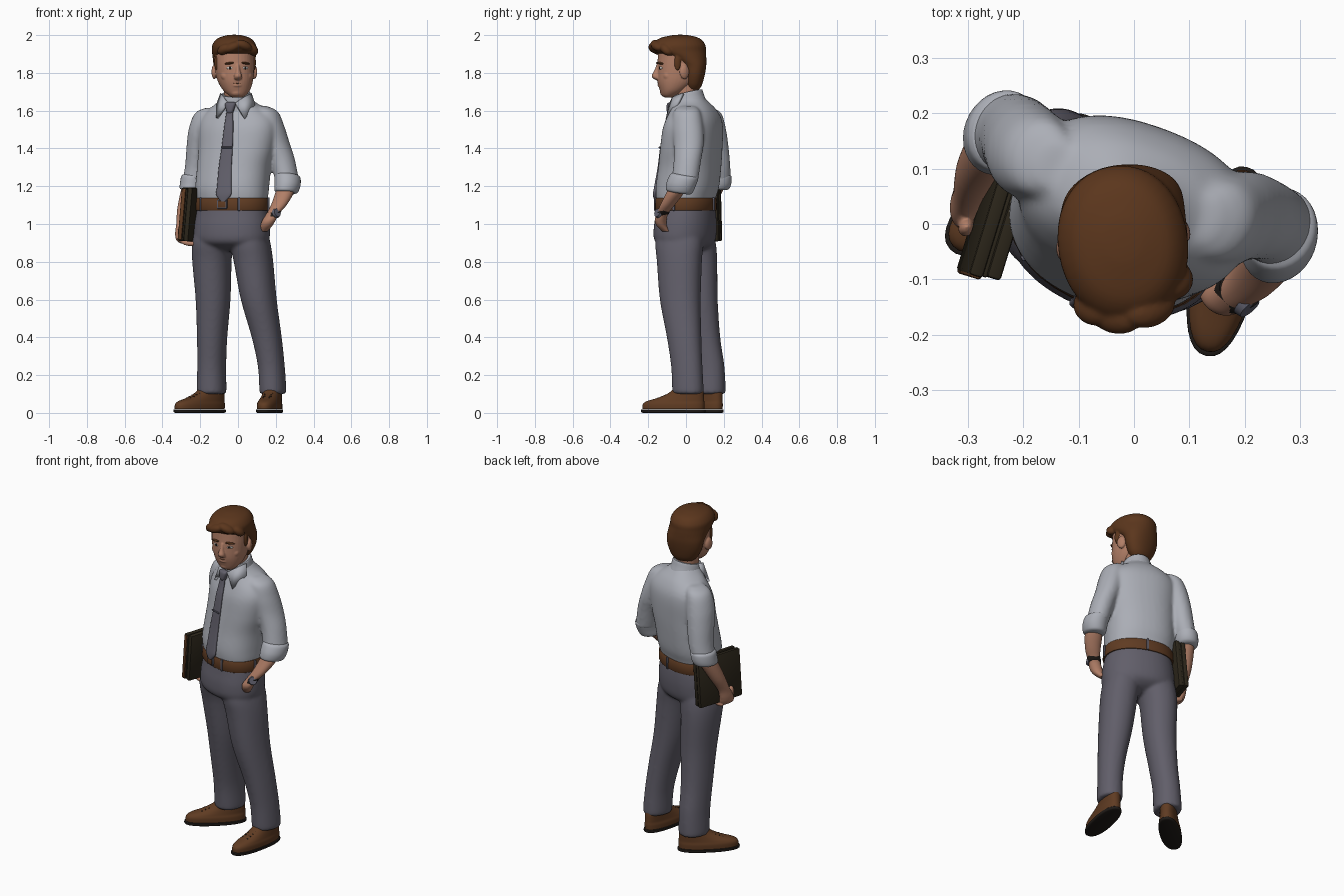
import bpy, bmesh, math
from mathutils import Matrix, Vector


def material(name, r, g, b):
    m = bpy.data.materials.new(name)
    m.diffuse_color = (r, g, b, 1)
    return m


SHIRT = material("pale grey shirt", .41, .425, .47)
CLOTH = material("grey trousers", .12, .113, .143)
TIE = material("grey tie", .12, .115, .145)
SKIN = material("skin", .44, .21, .135)
HAIR = material("brown hair", .105, .037, .012)
LEATHER = material("brown leather", .115, .044, .016)
COVER = material("dark book cover", .026, .02, .011)
BLACK = material("black brown", .014, .011, .009)
WHITE = material("eye white", .55, .52, .5)
METAL = material("dull metal", .11, .11, .145)
YAW = math.radians(-20)      # body turn
HEAD = .15                   # head turn


def finish(name, bm, mat, angle=45):
    bmesh.ops.recalc_face_normals(bm, faces=bm.faces)
    me = bpy.data.meshes.new(name)
    bm.to_mesh(me)
    bm.free()
    me.materials.append(mat)
    me.shade_smooth()
    me.set_sharp_from_angle(angle=math.radians(angle))
    ob = bpy.data.objects.new(name, me)
    bpy.context.collection.objects.link(ob)
    return ob


def merge(name, parts, mat, voxel, smooth):
    """Fuse overlapping parts into one smooth skin."""
    bm = bmesh.new()
    for ob in parts:
        bm.from_mesh(ob.data)
        bpy.data.objects.remove(ob)
    ob = finish(name, bm, mat, 180)
    m = ob.modifiers.new("fuse", 'REMESH')
    m.mode, m.voxel_size, m.use_smooth_shade = 'VOXEL', voxel, True
    m = ob.modifiers.new("soften", 'SMOOTH')
    m.iterations, m.factor = smooth, .5
    return ob


def catmull(s, k):
    out = []
    for i in range(len(s) - 1):
        a, b, c, d = s[max(i - 1, 0)], s[i], s[i + 1], s[min(i + 2, len(s) - 1)]
        for j in range(k):
            t = j / k
            out.append([q + .5 * t * (r - p + t * (2 * p - 5 * q + 4 * r - w + t * (3 * (q - r) + w - p)))
                        for p, q, r, w in zip(a, b, c, d)])
    return out + [list(s[-1])]


def loft(name, mat, secs, yaw=0.0, n=32, p=2.0, tilt=0.0, k=5):
    """Skin horizontal ovals (x, y, z, half width, half depth)."""
    bm = bmesh.new()
    c, s = math.cos(yaw), math.sin(yaw)
    rings = []
    for x, y, z, a, b in catmull(secs, k):
        ring = []
        for i in range(n):
            t = 2 * math.pi * i / n
            u = a * math.copysign(abs(math.cos(t)) ** (2 / p), math.cos(t))
            v = b * math.copysign(abs(math.sin(t)) ** (2 / p), math.sin(t))
            ring.append(bm.verts.new((x + u * c - v * s, y + u * s + v * c, z + tilt * v)))
        rings.append(ring)
    for r, q in zip(rings, rings[1:]):
        for i in range(n):
            bm.faces.new((r[i], r[(i + 1) % n], q[(i + 1) % n], q[i]))
    bm.faces.new(rings[0])
    bm.faces.new(rings[-1])
    return finish(name, bm, mat)


def place(bm, loc, size, yaw, roll):
    bm.transform(Matrix.Translation(loc) @ Matrix.Rotation(yaw, 4, 'Z') @ Matrix.Rotation(roll, 4, 'Y')
                 @ Matrix.Diagonal((*size, 1)))


def ball(name, mat, loc, size, yaw=0.0, roll=0.0):
    bm = bmesh.new()
    bmesh.ops.create_uvsphere(bm, u_segments=20, v_segments=12, radius=1)
    place(bm, loc, size, yaw, roll)
    return finish(name, bm, mat)


def box(name, mat, loc, size, yaw=0.0, roll=0.0, bevel=.004):
    bm = bmesh.new()
    bmesh.ops.create_cube(bm, size=1)
    bm.transform(Matrix.Diagonal((*size, 1)))
    bmesh.ops.bevel(bm, geom=bm.edges[:], offset=min(bevel, min(size) * .4), segments=2, affect='EDGES', profile=.5)
    place(bm, loc, (1, 1, 1), yaw, roll)
    return finish(name, bm, mat, 30)


# Shirt: body and sleeves fused, then rolled cuffs
merge("shirt", [
    loft("body", SHIRT, [
        (-.03, 0, 1.09, .18, .138), (-.03, 0, 1.14, .19, .148), (-.03, .008, 1.2, .196, .158),
        (-.02, .02, 1.3, .198, .156), (-.004, .028, 1.4, .208, .152), (.003, .036, 1.5, .215, .145),
        (.003, .042, 1.56, .2, .13), (-.002, .04, 1.61, .15, .108), (-.008, .028, 1.645, .1, .09),
        (-.01, .015, 1.675, .072, .075)], YAW, 40, 2.3),
    loft("sleeve", SHIRT, [
        (-.14, .105, 1.615, .03, .04), (-.17, .12, 1.585, .058, .07), (-.19, .13, 1.5, .07, .084),
        (-.204, .148, 1.4, .068, .08), (-.216, .162, 1.3, .064, .074), (-.236, .166, 1.22, .06, .07)], YAW),
    loft("sleeve", SHIRT, [
        (.12, .01, 1.625, .03, .04), (.15, .005, 1.595, .06, .072), (.173, .008, 1.52, .07, .084),
        (.202, .014, 1.43, .07, .082), (.235, .008, 1.34, .066, .074), (.262, -.008, 1.22, .062, .072)], YAW)],
    SHIRT, .009, 9)
loft("right_cuff", SHIRT, [
    (-.234, .167, 1.262, .056, .066), (-.235, .167, 1.25, .065, .075), (-.24, .165, 1.215, .066, .076),
    (-.245, .16, 1.19, .062, .072), (-.245, .158, 1.18, .05, .06)], YAW)
loft("left_cuff", SHIRT, [
    (.256, -.006, 1.262, .056, .066), (.262, -.01, 1.25, .067, .076), (.262, -.026, 1.21, .068, .078),
    (.256, -.036, 1.175, .062, .072), (.254, -.038, 1.165, .05, .06)], YAW, tilt=-.15)

# Collar band and flaps
loft("collar_band", SHIRT, [
    (-.01, .018, 1.62, .092, .094), (-.012, .01, 1.66, .083, .087), (-.012, .006, 1.69, .076, .082),
    (-.012, .006, 1.692, .07, .074)], YAW, tilt=.25)
for side, pts in (("left", [(-.015, -.082, 1.64), (.035, -.101, 1.555), (.088, -.045, 1.63), (.068, -.015, 1.69), (.03, -.066, 1.67)]),
                  ("right", [(-.052, -.078, 1.64), (-.11, -.062, 1.56), (-.108, -.005, 1.635), (-.088, .005, 1.69), (-.075, -.05, 1.67)])):
    bm = bmesh.new()
    bm.faces.new([bm.verts.new(q) for q in pts])
    bmesh.ops.triangulate(bm, faces=bm.faces[:])
    m = finish(side + "_collar_flap", bm, SHIRT).modifiers.new("thickness", 'SOLIDIFY')
    m.thickness, m.offset = .014, 0

# Tie with knot and clip
loft("tie_blade", TIE, [
    (-.042, -.082, 1.61, .016, .01), (-.046, -.092, 1.56, .021, .01), (-.05, -.108, 1.5, .026, .01),
    (-.058, -.122, 1.4, .031, .01), (-.068, -.133, 1.3, .036, .01), (-.073, -.149, 1.2, .04, .011),
    (-.076, -.156, 1.155, .042, .01), (-.078, -.158, 1.12, .012, .007)], YAW, 20, 3)
loft("tie_knot", TIE, [
    (-.042, -.083, 1.585, .014, .012), (-.042, -.084, 1.60, .02, .017), (-.04, -.079, 1.635, .029, .019),
    (-.039, -.07, 1.645, .022, .014)], YAW, 20, 2.6)
box("tie_clip", METAL, (-.06, -.132, 1.405), (.064, .01, .008), YAW)

# Trousers: hips and legs fused
merge("trousers", [
    loft("hips", CLOTH, [
        (-.03, 0, 1.10, .184, .142), (-.03, 0, 1.05, .195, .15), (-.032, -.004, .98, .204, .157),
        (-.034, -.006, .91, .2, .15), (-.033, 0, .875, .15, .11), (-.03, 0, .855, .09, .06)], YAW, 40, 2.2),
    loft("leg", CLOTH, [
        (-.13, .03, .98, .09, .11), (-.135, .033, .9, .104, .126), (-.138, .048, .8, .1, .118),
        (-.132, .065, .6, .089, .103), (-.137, .09, .4, .077, .092), (-.139, .114, .25, .073, .09),
        (-.14, .122, .13, .076, .088), (-.14, .122, .1, .074, .086)], YAW, p=2.2),
    loft("leg", CLOTH, [
        (.055, -.03, .98, .09, .11), (.064, -.035, .9, .102, .128), (.082, -.035, .8, .1, .12),
        (.11, -.03, .6, .091, .109), (.152, -.01, .4, .076, .092), (.176, .004, .25, .068, .084),
        (.184, .01, .13, .068, .084), (.184, .01, .1, .066, .082)], YAW, p=2.2)],
    CLOTH, .009, 8)

# Belt, buckle and loops
loft("belt", LEATHER, [(-.03, 0, 1.072, .197, .152), (-.03, 0, 1.078, .2, .155), (-.03, 0, 1.132, .197, .154),
                       (-.03, 0, 1.138, .193, .15)], YAW, 40, 2.15, k=1)


def waist(t, r=1.0):
    u, v = .2 * r * math.sin(t), -.155 * r * math.cos(t)
    return (-.03 + u * math.cos(YAW) - v * math.sin(YAW), u * math.sin(YAW) + v * math.cos(YAW))


box("buckle", METAL, (*waist(0, 1.01), 1.105), (.056, .01, .05), YAW)
box("buckle_centre", LEATHER, (*waist(0, 1.03), 1.105), (.044, .01, .038), YAW)
for i, t in enumerate((-.75, .45, 1.6, 3.14, -1.6)):
    box(f"belt_loop_{i}", CLOTH, (*waist(t, 1.01), 1.105), (.012, .012, .072), YAW + t)

# Shoes: (height, toe reach, heel reach, half width)
UPPER = [(.02, .254, .08, .056), (.045, .252, .081, .056), (.062, .23, .08, .052),
         (.08, .17, .079, .049), (.105, .112, .077, .046), (.135, .075, .07, .043)]
SOLE = [(0, .25, .078, .054), (.004, .26, .086, .059), (.015, .262, .087, .06), (.018, .257, .084, .057)]
for side, x, y, yaw in (("right", -.138, .13, math.radians(-48)), ("left", .185, .018, math.radians(-12))):
    d = Vector((math.sin(yaw), -math.cos(yaw)))

    def along(t):
        return (x + d.x * t, y + d.y * t)
    for part, mat, rows in (("shoe", LEATHER, UPPER), ("sole", BLACK, SOLE)):
        loft(f"{side}_{part}", mat, [(*along((f - h) / 2), z, w, (f + h) / 2) for z, f, h, w in rows], yaw, 36, 2.3)
    for i in range(4):
        box(f"{side}_lace_{i}", BLACK, (*along(.105 + .02 * i), .101 - .008 * i), (.045, .006, .008), yaw)

# Right forearm and hand, fused
merge("right_forearm_and_hand", [
    loft("arm", SKIN, [
        (-.245, .16, 1.22, .042, .052), (-.258, .14, 1.17, .045, .054), (-.282, .1, 1.08, .039, .046),
        (-.297, .06, 1.0, .029, .037), (-.302, .04, .95, .029, .043), (-.296, .03, .915, .029, .043),
        (-.285, .028, .897, .017, .03)], YAW),
    *[ball("finger", SKIN, (-.26, -.012 + .022 * i, .898), (.042, .013, .014), YAW, .1) for i in range(4)],
    ball("thumb", SKIN, (-.303, -.006, .96), (.015, .017, .036), YAW)], SKIN, .005, 3)

# Left forearm going into the pocket, with watch
loft("left_forearm", SKIN, [
    (.257, -.035, 1.21, .045, .048), (.244, -.06, 1.16, .049, .046), (.216, -.098, 1.1, .042, .038),
    (.184, -.124, 1.055, .034, .03), (.164, -.134, 1.02, .036, .031), (.15, -.128, .99, .032, .026),
    (.135, -.105, .96, .02, .02)], YAW)
strap = [(.194, -.117, 1.07, .03, .028), (.193, -.118, 1.068, .039, .036),
         (.182, -.127, 1.046, .038, .035), (.182, -.127, 1.044, .03, .03)]
loft("watch_strap", BLACK, strap, YAW, tilt=.2, k=1)
bm = bmesh.new()
bmesh.ops.create_cone(bm, cap_ends=True, segments=20, radius1=.026, radius2=.022, depth=.014)
bm.transform(Matrix.Translation((.205, -.148, 1.058)) @ Vector((.6, -.7, .3)).to_track_quat('Z', 'Y').to_matrix().to_4x4())
finish("watch_face", bm, METAL, 30)

# Books under the right arm
BY, BR = math.radians(-17), math.radians(5)
turn = Matrix.Translation((-.24, .043, 1.05)) @ Matrix.Rotation(BY, 4, 'Z') @ Matrix.Rotation(BR, 4, 'Y')
for name, mat, off, size in (("outer_book", COVER, (-.016, 0, 0), (.026, .29, .282)),
                             ("inner_book", COVER, (.016, 0, .002), (.026, .28, .284)),
                             ("book_band", COVER, (0, -.002, 0), (.01, .28, .272)),
                             ("outer_book_spine", LEATHER, (-.016, -.143, 0), (.022, .012, .272))):
    box(name, mat, turn @ Vector(off), size, BY, BR, .006)


# Head: skull, nose, cheeks and chin fused
def hp(u, d, z):
    return (-.018 + u * math.cos(HEAD) + d * math.sin(HEAD), -.04 + u * math.sin(HEAD) - d * math.cos(HEAD), z)


loft("neck", SKIN, [(-.012, .01, 1.6, .066, .07), (-.012, .002, 1.7, .062, .068), (-.015, -.005, 1.78, .066, .07)])
merge("head", [
    loft("skull", SKIN, [
        (-.004, -.092, 1.67, .026, .022), (-.004, -.086, 1.682, .046, .042), (-.008, -.07, 1.71, .072, .069),
        (-.014, -.05, 1.755, .092, .101), (-.018, -.042, 1.81, .101, .111), (-.02, -.036, 1.87, .104, .114),
        (-.02, -.03, 1.93, .1, .11), (-.02, -.03, 1.97, .06, .07)], HEAD, 36, 2.15),
    loft("nose", SKIN, [(*hp(0, .105, 1.845), .01, .012), (*hp(0, .113, 1.81), .013, .018),
                        (*hp(0, .122, 1.785), .02, .022), (*hp(0, .117, 1.77), .02, .017),
                        (*hp(0, .108, 1.762), .01, .012)], HEAD, 18),
    ball("chin", SKIN, hp(0, .07, 1.697), (.036, .028, .024), HEAD),
    ball("lip", SKIN, hp(0, .1, 1.734), (.026, .012, .008), HEAD),
    *[ball("cheek", SKIN, hp(.05 * s, .068, 1.785), (.034, .026, .03), HEAD) for s in (-1, 1)],
    *[ball("ear", SKIN, hp(.106 * s, -.016, 1.805), (.015, .027, .038), HEAD + .3 * s) for s in (-1, 1)]],
    SKIN, .004, 4)
for s, side in ((-1, "right"), (1, "left")):
    ball(side + "_eye", WHITE, hp(.041 * s, .1, 1.826), (.018, .008, .008), HEAD + .35 * s)
    ball(side + "_iris", BLACK, hp(.041 * s, .106, 1.826), (.007, .004, .007), HEAD + .35 * s)
    ball(side + "_eyebrow", HAIR, hp(.044 * s, .103, 1.851), (.027, .009, .006), HEAD + .4 * s, .12 * s)
    ball(side + "_mouth_half", LEATHER, hp(.016 * s, .104, 1.746), (.02, .005, .0025), HEAD + .3 * s, -.15 * s)

# Hair cap, sideburns and swept quiff, fused
merge("hair", [
    loft("cap", HAIR, [
        (-.012, .035, 1.712, .055, .035), (-.015, .035, 1.74, .08, .05), (-.018, .036, 1.79, .102, .062),
        (-.02, .032, 1.84, .11, .074), (-.02, .003, 1.88, .114, .104), (-.02, -.03, 1.915, .117, .136),
        (-.02, -.036, 1.95, .114, .138), (-.02, -.034, 1.982, .088, .108), (-.02, -.03, 1.998, .044, .052),
        (-.02, -.03, 2.002, .012, .015)], HEAD, 40, 2.1),
    *[ball("sideburn", HAIR, hp(.1 * s, .02, 1.855), (.011, .018, .045), HEAD) for s in (-1, 1)],
    *[ball("lock", HAIR, hp(u, d, z), (w, .034, .026), HEAD + 8 * u, r) for u, d, z, w, r in (
        (-.07, .1, 1.925, .042, -.5), (-.03, .122, 1.935, .05, -.4), (.03, .118, 1.945, .05, .4),
        (.08, .075, 1.925, .042, .7))]],
    HAIR, .005, 4)
